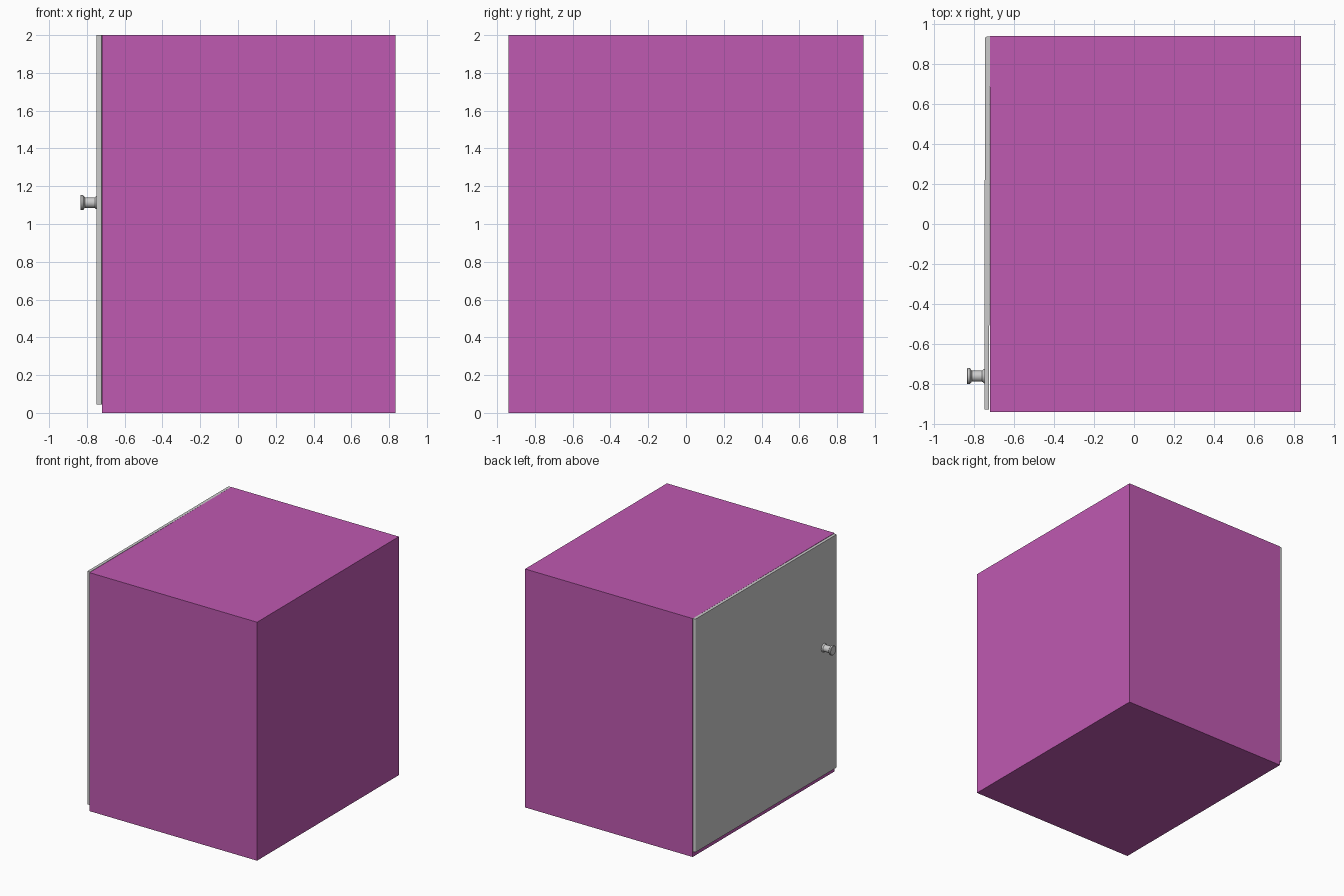
import bpy, bmesh, math
from mathutils import Matrix, Vector

if "Cube" in bpy.data.objects:
    bpy.data.objects.remove(bpy.data.objects["Cube"])


def make_object(name, bm):
    bmesh.ops.recalc_face_normals(bm, faces=bm.faces)
    mesh = bpy.data.meshes.new(name)
    bm.to_mesh(mesh)
    bm.free()
    obj = bpy.data.objects.new(name, mesh)
    bpy.context.collection.objects.link(obj)
    return obj


def box(lo, hi):
    bm = bmesh.new()
    lo, hi = Vector(lo), Vector(hi)
    size = Matrix.Diagonal((*(hi - lo), 1))
    bmesh.ops.create_cube(bm, size=1, matrix=Matrix.Translation((lo + hi) / 2) @ size)
    return bm


# Cabinet body
purple = bpy.data.materials.new("purple_paint")
purple.diffuse_color = (0.52, 0.10, 0.44, 1)
purple.use_nodes = True
purple.node_tree.nodes["Principled BSDF"].inputs["Base Color"].default_value = purple.diffuse_color
body = make_object("cabinet_body", box((-0.72, -0.94, 0), (0.835, 0.94, 2)))
body.data.materials.append(purple)

# Door hung on the left side, with a rounded outer edge at the hinge
bm = box((-0.744, -0.927, 0.045), (-0.72, 0.937, 2.0))
hinge_edge = [e for e in bm.edges
              if all(v.co.x < -0.73 and v.co.y > 0 for v in e.verts)]
bmesh.ops.bevel(bm, geom=hinge_edge, offset=0.012, segments=4, profile=0.5,
                affect='EDGES')
# The door stands very slightly ajar
pivot = Vector((-0.72, 0.937, 0))
bmesh.ops.rotate(bm, cent=pivot, matrix=Matrix.Rotation(math.radians(-0.12), 3, 'Z'),
                 verts=bm.verts)
door = make_object("door", bm)

# Turned knob: (distance from the door, radius)
profile = [(0, 0.036), (0.004, 0.035), (0.012, 0.028), (0.064, 0.027),
           (0.071, 0.036), (0.074, 0.040), (0.086, 0.040), (0.089, 0.036)]
bm = bmesh.new()
sides = 24
rings = []
for d, r in profile:
    rings.append([bm.verts.new((-0.746 - d,
                                -0.76 + r * math.cos(2 * math.pi * i / sides),
                                1.113 + r * math.sin(2 * math.pi * i / sides)))
                  for i in range(sides)])
for a, b in zip(rings, rings[1:]):
    for i in range(sides):
        j = (i + 1) % sides
        bm.faces.new((a[i], a[j], b[j], b[i]))
bm.faces.new(rings[0])
bm.faces.new(rings[-1])
knob = make_object("door_knob", bm)

# Smooth shading with sharp edges kept
for obj in (door, knob):
    bpy.ops.object.select_all(action='DESELECT')
    obj.select_set(True)
    bpy.context.view_layer.objects.active = obj
    bpy.ops.object.shade_smooth_by_angle(angle=math.radians(30))
